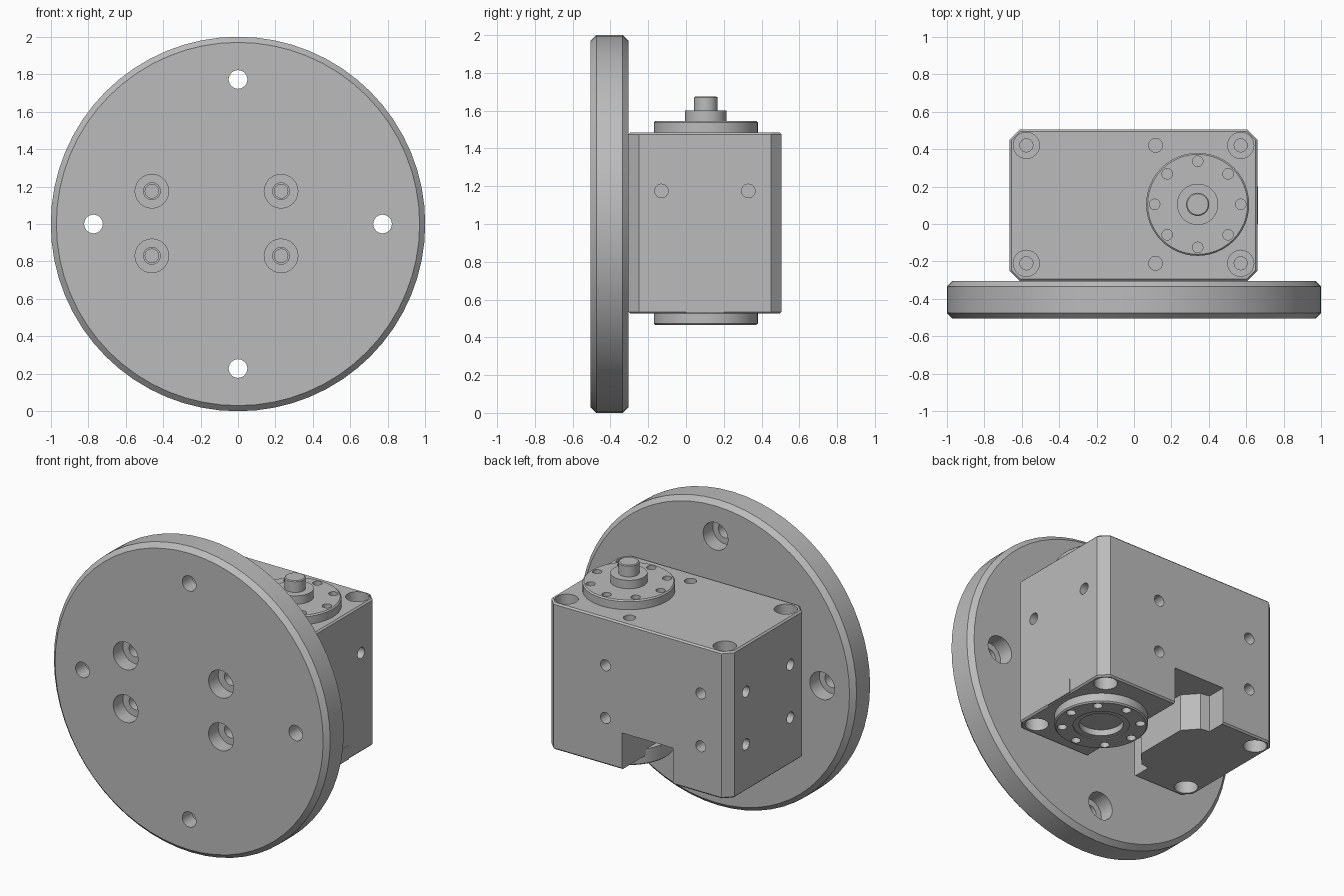
import bpy, bmesh, math
from mathutils import Vector, Matrix

if "Cube" in bpy.data.objects:
    bpy.data.objects.remove(bpy.data.objects["Cube"])

GREY = (0.5, 0.5, 0.5, 1)
metal = bpy.data.materials.new("grey metal")
metal.use_nodes = True
metal.diffuse_color = GREY
metal.node_tree.nodes["Principled BSDF"].inputs["Base Color"].default_value = GREY

X, Y, Z = Vector((1, 0, 0)), Vector((0, 1, 0)), Vector((0, 0, 1))


def finish(name, bm):
    bmesh.ops.recalc_face_normals(bm, faces=bm.faces)
    mesh = bpy.data.meshes.new(name)
    bm.to_mesh(mesh)
    bm.free()
    mesh.materials.append(metal)
    obj = bpy.data.objects.new(name, mesh)
    bpy.context.collection.objects.link(obj)
    return obj


def lathe(bm, profile, origin, axis, sides):
    """Closed turned solid: profile of (radius, distance along axis)."""
    turn = Matrix.Translation(origin) @ axis.to_track_quat('Z', 'Y').to_matrix().to_4x4()
    rings = []
    for r, h in profile:
        angles = [2 * math.pi * i / sides for i in range(sides)]
        rings.append([bm.verts.new(turn @ Vector((r * math.cos(a), r * math.sin(a), h))) for a in angles])
    for low, high in zip(rings, rings[1:]):
        for i in range(sides):
            j = (i + 1) % sides
            bm.faces.new((low[i], low[j], high[j], high[i]))
    bm.faces.new(rings[0])
    bm.faces.new(rings[-1])


def prism(bm, outline, z0, z1):
    low = [bm.verts.new((x, y, z0)) for x, y in outline]
    high = [bm.verts.new((x, y, z1)) for x, y in outline]
    for i in range(len(low)):
        j = (i + 1) % len(low)
        bm.faces.new((low[i], low[j], high[j], high[i]))
    bm.faces.new(low)
    bm.faces.new(high)


def hole(bm, spot, inward, *steps):
    """Stepped drill: each step is (radius, depth)."""
    profile, start = [], -0.02
    for r, depth in steps:
        profile += [(r, start), (r, depth)]
        start = depth
    lathe(bm, profile, Vector(spot), inward, 24)


def cut(obj, bm):
    cutter = finish("cutter", bm)
    cutter.hide_render = True
    mod = obj.modifiers.new("cut", 'BOOLEAN')
    mod.operation, mod.solver, mod.object = 'DIFFERENCE', 'EXACT', cutter
    bpy.context.view_layer.objects.active = obj
    bpy.ops.object.modifier_apply(modifier=mod.name)
    bpy.data.objects.remove(cutter)


# Round mounting plate with chamfered rims
FRONT, BACK = -0.505, -0.305
bm = bmesh.new()
lathe(bm, [(0.97, 0), (1, 0.03), (1, 0.17), (0.97, 0.2)], Vector((0, FRONT, 1)), Y, 64)
mounting_plate = finish("mounting_plate", bm)

# Plate holes: outer ones counterbored at the back, inner ones at the front
SCREW_X, SCREW_Z = (-0.46, 0.23), (0.83, 1.175)
bm = bmesh.new()
for dx, dz in ((1, 0), (-1, 0), (0, 1), (0, -1)):
    hole(bm, (0.772 * dx, BACK, 1 + 0.772 * dz), -Y, (0.09, 0.1), (0.05, 0.23))
for x in SCREW_X:
    for z in SCREW_Z:
        hole(bm, (x, FRONT, z), Y, (0.09, 0.1), (0.045, 0.23))
cut(mounting_plate, bm)

# Housing block with chamfered corners
LEFT, RIGHT, Y0, Y1, Z0, Z1, C = -0.665, 0.66, -0.305, 0.505, 0.525, 1.485, 0.055
bm = bmesh.new()
prism(bm, [(LEFT + C, Y0), (RIGHT - C, Y0), (RIGHT, Y0 + C), (RIGHT, Y1 - C),
           (RIGHT - C, Y1), (LEFT + C, Y1), (LEFT, Y1 - C), (LEFT, Y0 + C)], Z0, Z1)
rims = [e for e in bm.edges if abs(e.verts[0].co.z - e.verts[1].co.z) < 0.001]
bmesh.ops.bevel(bm, geom=rims, offset=0.01, segments=1, affect='EDGES')
housing = finish("housing", bm)

# Cable channel through the underside, with a tongue reaching into it
MID = 0.1
half = [(-0.26, 0.5), (-0.26, 0.28), (-0.2, 0.27), (-0.12, 0.18)]
wall = [(x, MID + d) for x, d in half] + [(x, MID - d) for x, d in reversed(half)]
bm = bmesh.new()
prism(bm, wall + [(0.11, MID - 0.5), (0.11, MID + 0.5)], Z0 - 0.1, 0.765)

# Housing holes
DEPTH = 0.12
for x in (-0.575, 0.57):
    for y in (-0.21, 0.42):
        hole(bm, (x, y, Z1), -Z, (0.07, 0.1), (0.035, 0.2))
        hole(bm, (x, y, Z0), Z, (0.07, 0.1), (0.035, 0.2))
for y in (-0.21, 0.42):
    hole(bm, (0.115, y, Z1), -Z, (0.037, DEPTH))
for z in SCREW_Z:
    for x in SCREW_X:
        hole(bm, (x, Y0, z), Y, (0.036, DEPTH))
        hole(bm, (x, Y1, z), -Y, (0.036, DEPTH))
    for y in (-0.13, 0.33):
        hole(bm, (LEFT, y, z), X, (0.036, DEPTH))
for y in (-0.13, 0.33):
    hole(bm, (RIGHT, y, SCREW_Z[1]), -X, (0.036, DEPTH))
cut(housing, bm)

# Flush plug low on the housing side
bm = bmesh.new()
prism(bm, [(0.6, 0), (RIGHT + 0.002, 0), (RIGHT + 0.002, 0.2), (0.6, 0.2)], Z0 + 0.005, 0.62)
side_plug = finish("side_plug", bm)


def flange(name, origin, axis, profile):
    """Turned flange with a ring of eight holes in its outer face."""
    bm = bmesh.new()
    lathe(bm, [(0.275, -0.04), (0.275, 0.052), (0.267, 0.06)] + profile, origin, axis, 48)
    obj = finish(name, bm)
    bm = bmesh.new()
    for i in range(8):
        a = i * math.pi / 4
        spot = origin + axis * 0.06 + Vector((math.cos(a), math.sin(a), 0)) * 0.23
        hole(bm, spot, -axis, (0.028, 0.05))
    cut(obj, bm)
    return obj


# Output flange with boss and shaft, and the recessed flange underneath
output_flange = flange("output_flange", Vector((0.34, 0.105, Z1)), Z,
                       [(0.11, 0.06), (0.11, 0.115), (0.062, 0.115), (0.062, 0.185), (0.056, 0.19)])
lower_flange = flange("lower_flange", Vector((0.34, 0.105, Z0)), -Z,
                      [(0.165, 0.06), (0.165, 0.054), (0.13, 0.054), (0.13, 0.015)])

# Smooth round walls, sharp edges
for obj in (mounting_plate, housing, output_flange, lower_flange):
    bpy.ops.object.select_all(action='DESELECT')
    obj.select_set(True)
    bpy.context.view_layer.objects.active = obj
    bpy.ops.object.shade_smooth_by_angle(angle=math.radians(30))
